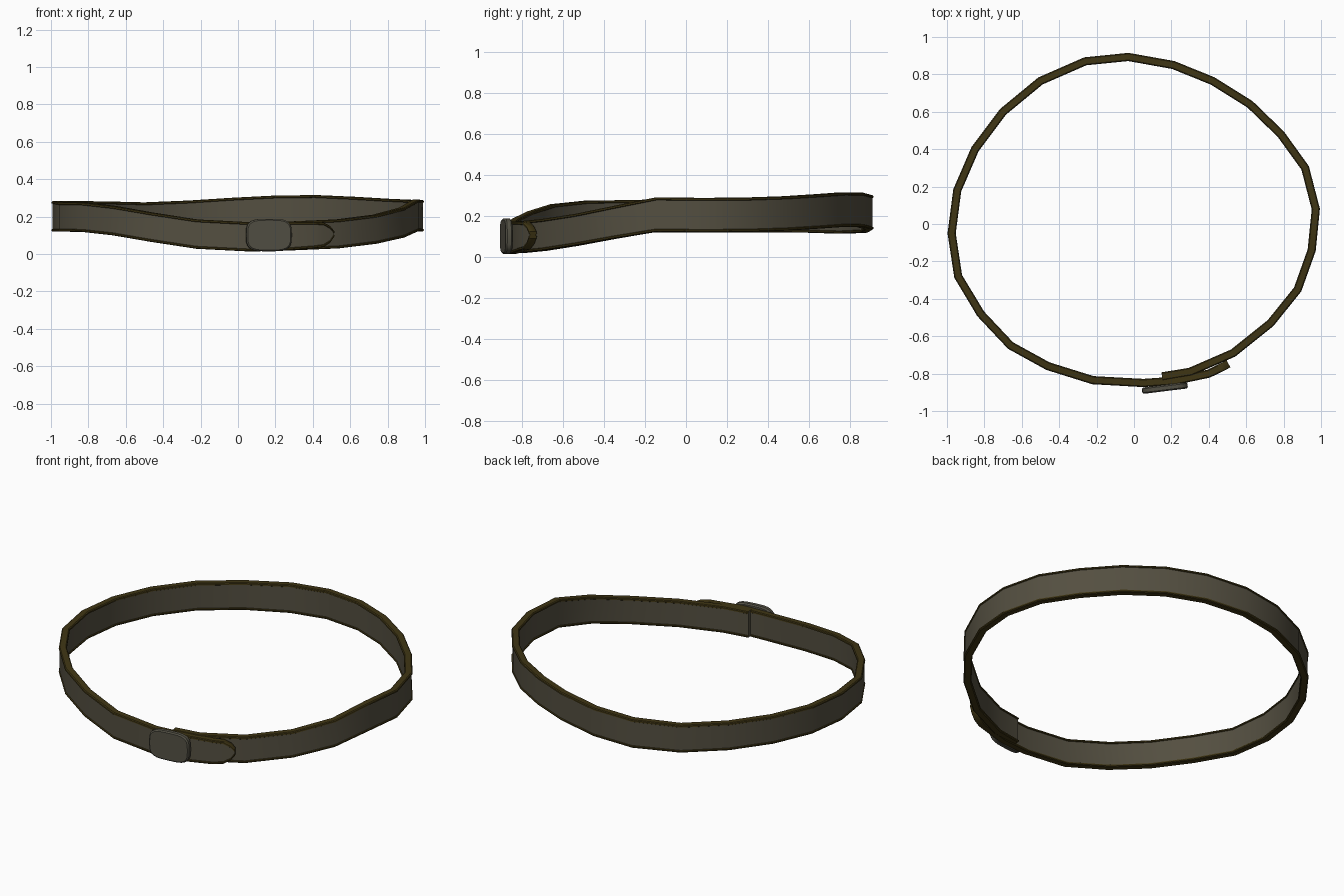
import bpy, bmesh, math
from mathutils import Vector

if "Cube" in bpy.data.objects:
    bpy.data.objects.remove(bpy.data.objects["Cube"])


def material(name, rgb):
    m = bpy.data.materials.new(name)
    m.diffuse_color = (*rgb, 1)
    m.use_nodes = True
    m.node_tree.nodes["Principled BSDF"].inputs["Base Color"].default_value = m.diffuse_color
    return m


LEATHER = material("olive_leather", (0.088, 0.078, 0.052))
TRIM = material("dark_brown_trim", (0.050, 0.036, 0.007))
METAL = material("dull_metal", (0.085, 0.080, 0.058))


def finish(name, bm, mats):
    bmesh.ops.recalc_face_normals(bm, faces=bm.faces)
    me = bpy.data.meshes.new(name)
    bm.to_mesh(me)
    bm.free()
    for m in mats:
        me.materials.append(m)
    ob = bpy.data.objects.new(name, me)
    bpy.context.collection.objects.link(ob)
    bpy.ops.object.select_all(action='DESELECT')
    ob.select_set(True)
    bpy.context.view_layer.objects.active = ob
    bpy.ops.object.shade_smooth_by_angle(angle=math.radians(30))
    return ob


# strap centre line: x, y, bottom z (counter-clockwise from the hidden inner end)
path = [
    (0.15, -0.815, 0.02), (0.30, -0.79, 0.02), (0.53, -0.69, 0.03),
    (0.73, -0.53, 0.055), (0.875, -0.35, 0.088), (0.95, -0.14, 0.123),
    (0.972, 0.08, 0.12), (0.915, 0.30, 0.122), (0.785, 0.48, 0.128),
    (0.62, 0.64, 0.138), (0.42, 0.765, 0.147), (0.21, 0.85, 0.145),
    (-0.03, 0.893, 0.133), (-0.26, 0.87, 0.118), (-0.50, 0.765, 0.113),
    (-0.70, 0.60, 0.118), (-0.85, 0.40, 0.12), (-0.945, 0.18, 0.12),
    (-0.975, -0.05, 0.12), (-0.94, -0.28, 0.12), (-0.82, -0.48, 0.118),
    (-0.66, -0.65, 0.10), (-0.46, -0.76, 0.065), (-0.22, -0.835, 0.028),
    (0.05, -0.85, 0.014), (0.22, -0.838, 0.016), (0.40, -0.80, 0.03),
    (0.45, -0.776, 0.037), (0.485, -0.758, 0.06), (0.505, -0.747, 0.09)]
# strap height by position; the last stations taper into the tongue tip
heights = [0.155] * 4 + [0.16] + [0.168] * 9 + [0.163] * 5 + [0.157] * 7
heights += [0.142, 0.132, 0.09, 0.035]
# cross-section: outward offset, height; positive ends carry the raised trim
TRIM_H = 0.014
half = [(0.017, -TRIM_H), (0.022, -TRIM_H * 0.8), (0.021, -0.004), (0.016, 0)]

bm = bmesh.new()
rings = []
for i, (x, y, z) in enumerate(path):
    a = Vector(path[max(i - 1, 0)][:2])
    b = Vector(path[min(i + 1, len(path) - 1)][:2])
    t = (b - a).normalized()
    n = Vector((t.y, -t.x))
    h = heights[i]
    top = [(o, z + h + d) for o, d in half]
    bottom = [(o, z - d) for o, d in half]
    outer = bottom[::-1] + top
    loop = outer + [(-o, zz) for o, zz in outer[::-1]]
    rings.append([bm.verts.new((x + n.x * o, y + n.y * o, zz)) for o, zz in loop])
N = len(rings[0])
for r, s in zip(rings, rings[1:]):
    for j in range(N):
        k = (j + 1) % N
        f = bm.faces.new((r[j], r[k], s[k], s[j]))
        # broad inner and outer panels are leather, the rest is trim
        f.material_index = 0 if j in (3, 11) else 1
bm.faces.new(rings[0])
bm.faces.new(rings[-1]).material_index = 1
finish("belt_strap", bm, [LEATHER, TRIM])


# buckle: rounded plate with chamfered front, tilted along the strap
def plate(name, centre, w, h, depth, angle, power, mat, chamfer):
    bm = bmesh.new()
    layers = []
    for d, inset in ((depth, chamfer), (depth - chamfer, 0), (chamfer, 0), (0, chamfer)):
        ring = []
        for k in range(28):
            a = 2 * math.pi * k / 28
            c, s = math.cos(a), math.sin(a)
            u = math.copysign(abs(c) ** (2 / power), c) * (w / 2 - inset)
            v = math.copysign(abs(s) ** (2 / power), s) * (h / 2 - inset)
            ring.append(bm.verts.new((u, -d, v)))
        layers.append(ring)
    for r, s in zip(layers, layers[1:]):
        for k in range(28):
            m = (k + 1) % 28
            bm.faces.new((r[k], r[m], s[m], s[k]))
    bm.faces.new(layers[0])
    bm.faces.new(layers[-1])
    ob = finish(name, bm, [mat])
    ob.location = centre
    ob.rotation_euler.z = angle


TILT = math.radians(7)
plate("buckle_plate", (0.163, -0.860, 0.101), 0.245, 0.174, 0.034, TILT, 3.6, METAL, 0.007)
plate("buckle_mount", (0.168, -0.845, 0.096), 0.16, 0.11, 0.03, TILT, 5, METAL, 0.004)
